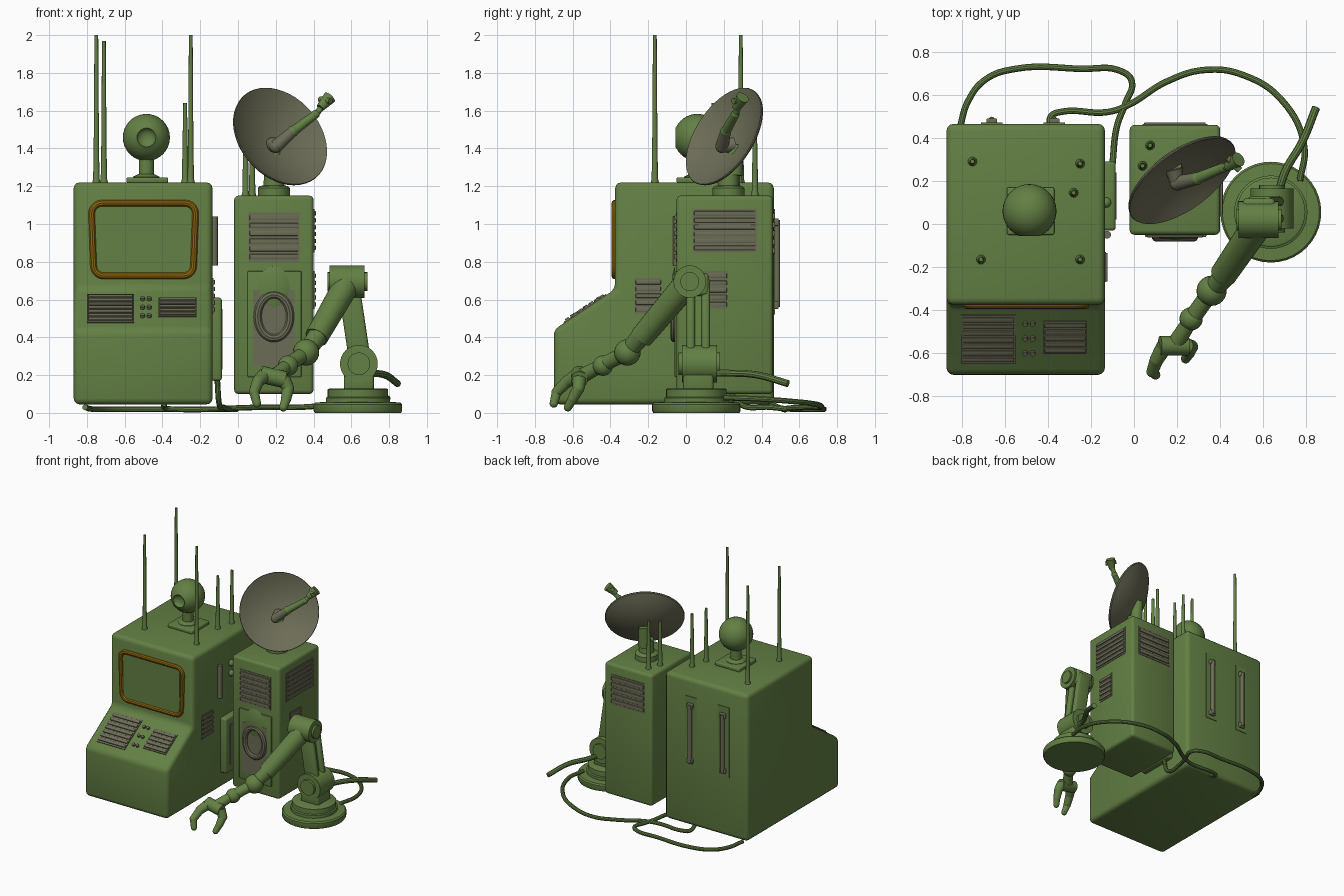
import bpy, bmesh, math
from mathutils import Vector, Matrix

if "Cube" in bpy.data.objects:
    bpy.data.objects.remove(bpy.data.objects["Cube"])

def mat(name, c):
    m = bpy.data.materials.new(name)
    m.diffuse_color = (*c, 1)
    m.use_nodes = True
    m.node_tree.nodes["Principled BSDF"].inputs["Base Color"].default_value = m.diffuse_color
    return m

GREEN = mat("olive_green", (0.125, 0.215, 0.058))
GREY = mat("grey_olive", (0.15, 0.15, 0.095))
AMBER = mat("amber_trim", (0.27, 0.13, 0.004))

def finish(name, bm, m):
    bmesh.ops.recalc_face_normals(bm, faces=bm.faces)
    me = bpy.data.meshes.new(name)
    bm.to_mesh(me)
    bm.free()
    ob = bpy.data.objects.new(name, me)
    bpy.context.collection.objects.link(ob)
    me.materials.append(m)
    return ob

def box(name, c, size, m=GREEN, bev=0.0, rot=None):
    bm = bmesh.new()
    bmesh.ops.create_cube(bm, size=1)
    bmesh.ops.scale(bm, vec=size, verts=bm.verts)
    if bev:
        bmesh.ops.bevel(bm, geom=bm.edges[:], offset=bev, segments=3, profile=0.5, affect='EDGES')
    M = Matrix.Translation(c) @ (rot.to_4x4() if rot else Matrix())
    bm.transform(M)
    return finish(name, bm, m)

def lathe(name, o, axis, prof, m=GREEN, n=32):
    """Revolve (radius, height) points around an axis through o."""
    bm = bmesh.new()
    q = Vector(axis).normalized().to_track_quat('Z', 'Y').to_matrix().to_4x4()
    rings = []
    for r, h in prof:
        if r < 1e-6:
            rings.append([bm.verts.new((0, 0, h))])
        else:
            rings.append([bm.verts.new((r * math.cos(2 * math.pi * i / n), r * math.sin(2 * math.pi * i / n), h))
                          for i in range(n)])
    for a, b in zip(rings, rings[1:]):
        for i in range(n):
            j = (i + 1) % n
            vs = [a[i % len(a)], a[j % len(a)], b[j % len(b)], b[i % len(b)]]
            vs = list(dict.fromkeys(vs))
            if len(vs) > 2:
                bm.faces.new(vs)
    bm.transform(Matrix.Translation(o) @ q)
    return finish(name, bm, m)

def rod(name, a, b, r0, r1=None, m=GREEN, n=20):
    a, b = Vector(a), Vector(b)
    L = (b - a).length
    r1 = r0 if r1 is None else r1
    return lathe(name, a, b - a, [(0, 0), (r0, 0), (r1, L), (0, L)], m, n)

def ball(name, c, r, m=GREEN):
    return lathe(name, c, (0, 0, 1), [(r * math.sin(math.pi * k / 12), -r * math.cos(math.pi * k / 12))
                                      for k in range(13)], m, 24)

def tube(name, pts, r, m=GREEN, cyclic=False, smooth=True):
    cu = bpy.data.curves.new(name, 'CURVE')
    cu.dimensions = '3D'
    cu.bevel_depth = r
    cu.bevel_resolution = 3
    cu.use_fill_caps = True
    if smooth:
        s = cu.splines.new('BEZIER')
        s.bezier_points.add(len(pts) - 1)
        for p, co in zip(s.bezier_points, pts):
            p.co = co
            p.handle_left_type = p.handle_right_type = 'AUTO'
        s.resolution_u = 8
    else:
        s = cu.splines.new('POLY')
        s.points.add(len(pts) - 1)
        for p, co in zip(s.points, pts):
            p.co = (*co, 1)
    s.use_cyclic_u = cyclic
    ob = bpy.data.objects.new(name, cu)
    bpy.context.collection.objects.link(ob)
    cu.materials.append(m)
    bpy.ops.object.select_all(action='DESELECT')
    ob.select_set(True)
    bpy.context.view_layer.objects.active = ob
    bpy.ops.object.convert(target='MESH')

def grille(name, c, right, normal, w, h, slats):
    """Thin grey plate with raised slats."""
    x, z = Vector(right).normalized(), Vector(normal).normalized()
    y = z.cross(x)
    R = Matrix((x, y, z)).transposed()
    c = Vector(c)
    box(name + "_plate", c, (w, h, 0.008), GREY, rot=R)
    for i in range(slats):
        t = (i + 0.5) / slats - 0.5
        box(f"{name}_slat_{i}", c + y * h * t * 0.95 + z * 0.006, (w * 0.95, h / slats * 0.6, 0.012), GREY, 0.003, R)

# Console cabinet: side profile extruded along x
prof = [(-0.70, 0.045), (-0.70, 0.44), (-0.375, 0.655), (-0.375, 1.22), (0.465, 1.22), (0.465, 0.045)]
bm = bmesh.new()
f = bm.faces.new([bm.verts.new((-0.87, y, z)) for y, z in prof])
ext = bmesh.ops.extrude_face_region(bm, geom=[f])
bmesh.ops.translate(bm, vec=(0.735, 0, 0), verts=[v for v in ext["geom"] if isinstance(v, bmesh.types.BMVert)])
bmesh.ops.recalc_face_normals(bm, faces=bm.faces)
bmesh.ops.bevel(bm, geom=bm.edges[:], offset=0.032, segments=3, profile=0.5, affect='EDGES')
finish("console_cabinet", bm, GREEN)

# Screen frame: rounded rectangle, slim screen plate inside
path = []
for k, (cx, cz) in enumerate([(-0.28, 1.055), (-0.72, 1.055), (-0.71, 0.78), (-0.29, 0.78)]):
    for i in range(6):
        a = math.pi / 2 * (k + i / 5)
        path.append((cx + 0.055 * math.cos(a), -0.376, cz + 0.055 * math.sin(a)))
tube("screen_frame", path, 0.018, AMBER, True, False)
box("screen", (-0.50, -0.377, 0.917), (0.50, 0.008, 0.35))

# Sloped control desk panels and buttons
SN = (0, -0.551, 0.834)
grille("desk_speaker", (-0.675, -0.534, 0.552), (1, 0, 0), SN, 0.25, 0.27, 7)
grille("desk_keys", (-0.32, -0.526, 0.558), (1, 0, 0), SN, 0.20, 0.18, 5)
for i, z in enumerate((0.51, 0.555, 0.60)):
    for x in (-0.505, -0.47):
        rod("desk_button", (x, -0.70 + (z - 0.44) * 1.51, z - 0.005), (x, -0.71 + (z - 0.44) * 1.51, z + 0.012), 0.012, m=GREY, n=12)

# Console side: grille, lever, utility box
grille("side_grille", (-0.134, -0.20, 0.62), (0, 1, 0), (1, 0, 0), 0.14, 0.19, 5)
box("side_box", (-0.115, 0.13, 0.39), (0.06, 0.32, 0.44), bev=0.015)
box("side_box_plate", (-0.084, 0.13, 0.39), (0.006, 0.22, 0.32), GREY)
rod("side_lever", (-0.125, -0.05, 0.78), (-0.125, -0.05, 1.04), 0.018, m=GREY)
for z in (0.92, 1.0):
    ball("side_knob", (-0.13, 0.10, z), 0.025)

# Handles on the console back
for x in (-0.37, -0.66):
    box("handle_recess", (x, 0.466, 0.80), (0.10, 0.008, 0.56), GREEN)
    rod("handle_bar", (x, 0.482, 0.56), (x, 0.482, 1.02), 0.016, m=GREY)
    for z in (0.57, 1.01):
        box("handle_mount", (x, 0.475, z), (0.05, 0.03, 0.04), GREY, 0.006)

# Camera head with dimpled lens
box("head_base", (-0.48, 0.06, 1.232), (0.22, 0.22, 0.03), bev=0.008)
lathe("head_neck", (-0.485, 0.06, 1.22), (0, 0, 1), [(0.075, 0), (0.07, 0.03), (0.04, 0.045), (0.04, 0.15), (0, 0.15)])
R = 0.125
head = [(R * math.sin(a), R * math.cos(a)) for a in [math.pi - k * 0.168 for k in range(17)]]
head += [(0.05, 0.116), (0.042, 0.10), (0.025, 0.09), (0, 0.087)]
lathe("head_ball", (-0.485, 0.06, 1.458), (0, -1, 0), head)

# Antennas
for x, y, z0, z1 in [(-0.75, 0.29, 1.21, 2.0), (-0.71, -0.165, 1.21, 1.97), (-0.25, -0.165, 1.21, 2.0),
                     (-0.28, 0.145, 1.21, 1.64), (-0.25, 0.28, 1.21, 1.64),
                     (0.075, 0.365, 1.14, 1.53), (0.04, 0.27, 1.14, 1.50)]:
    L = z1 - z0
    lathe("antenna", (x, y, z0), (0, 0, 1), [(0.024, 0), (0.017, 0.03), (0.014, 0.2), (0.010, L), (0, L)], n=12)

# Tower cabinet with grilles
box("tower_cabinet", (0.19, 0.205, 0.625), (0.42, 0.51, 1.05), bev=0.022)
grille("tower_front_grille", (0.19, -0.05, 0.93), (1, 0, 0), (0, -1, 0), 0.27, 0.26, 6)
grille("tower_back_grille", (0.19, 0.46, 0.95), (-1, 0, 0), (0, 1, 0), 0.30, 0.24, 5)
grille("tower_side_grille", (0.40, 0.205, 0.965), (0, 1, 0), (1, 0, 0), 0.34, 0.23, 6)
grille("tower_low_grille", (0.40, 0.15, 0.65), (0, 1, 0), (1, 0, 0), 0.14, 0.20, 5)

# Tower front panel with oval speaker
box("tower_panel", (0.193, -0.052, 0.47), (0.285, 0.016, 0.56), bev=0.005)
box("tower_panel_inset", (0.19, -0.059, 0.45), (0.22, 0.006, 0.40), GREY)
oval = [(0.19 + 0.086 * math.cos(i * math.pi / 16), -0.06, 0.51 + 0.115 * math.sin(i * math.pi / 16)) for i in range(32)]
tube("speaker_ring", oval, 0.022, GREY, True, False)
sp = lathe("speaker_cone", (0.19, -0.058, 0.51), (0, -1, 0), [(0.088, 0), (0.06, 0.012), (0, 0.015)], GREEN)
for v in sp.data.vertices:
    v.co.z = v.co.z * 1.3 - 0.0
sp.location.x = 0
for v in sp.data.vertices:
    v.co.z += 0.0

# Dish: shallow bowl on a pivot, with a bent feed arm
N = Vector((0.52, -0.72, 0.46)).normalized()
C = Vector((0.225, 0.20, 1.465))
D, RR = 0.085, 0.287
outer = [(RR * k / 10, -D * (1 - (k / 10) ** 2) - 0.012) for k in range(11)]
inner = [(r, h + 0.014) for r, h in reversed(outer)]
lathe("dish", C, N, outer + [(RR + 0.003, -0.003)] + inner, GREY, 48)
lathe("dish_pivot", (0.19, 0.225, 1.14), (0, 0, 1), [(0.085, 0), (0.085, 0.05), (0.075, 0.06), (0.055, 0.065), (0.05, 0.16), (0, 0.16)])
rod("dish_bracket", (0.19, 0.25, 1.26), (0.185, 0.27, 1.42), 0.05, 0.035)
feed = [(0.185, 0.255, 1.42), (0.20, 0.19, 1.41), (0.29, 0.21, 1.49), (0.41, 0.26, 1.58), (0.46, 0.285, 1.635)]
for i, r in enumerate((0.04, 0.035, 0.027, 0.018)):
    rod("feed_arm", feed[i], feed[i + 1], r, r * 0.8, GREY if i < 2 else GREEN)
    ball("feed_joint", feed[i + 1], r * 0.85, GREY if i < 1 else GREEN)
rod("feed_horn", (0.435, 0.265, 1.615), (0.485, 0.30, 1.67), 0.022, 0.035)
rod("feed_cross", (0.435, 0.31, 1.66), (0.49, 0.25, 1.65), 0.016)

# Robot arm base and shoulder
lathe("arm_base", (0.635, 0.055, 0), (0, 0, 1), [(0, 0), (0.228, 0), (0.234, 0.01), (0.234, 0.045), (0.225, 0.055),
      (0.17, 0.058), (0.17, 0.08), (0.16, 0.085), (0.16, 0.125), (0.15, 0.13), (0, 0.13)], n=40)
box("shoulder_block", (0.64, 0.065, 0.19), (0.16, 0.16, 0.14), bev=0.015)
rod("shoulder_joint", (0.64, -0.02, 0.26), (0.64, 0.165, 0.26), 0.10, n=32)
rod("shoulder_cap", (0.64, -0.04, 0.26), (0.64, 0.18, 0.26), 0.06)

# Twin upper links, elbow drum
tilt = Matrix.Rotation(math.radians(-8.5), 3, 'Y')
for y in (0.025, 0.105):
    box("upper_link", (0.615, y, 0.48), (0.115, 0.045, 0.46), bev=0.018, rot=tilt)
box("link_web", (0.618, 0.065, 0.48), (0.05, 0.05, 0.40), rot=tilt)
rod("elbow_drum", (0.485, 0.02, 0.695), (0.67, 0.02, 0.695), 0.086, n=32)
rod("elbow_cap", (0.475, 0.02, 0.695), (0.685, 0.02, 0.695), 0.05)
box("elbow_block", (0.58, 0.06, 0.68), (0.15, 0.12, 0.12), bev=0.02)

# Forearm, wrist and claw
rod("forearm", (0.575, 0.0, 0.68), (0.415, -0.235, 0.40), 0.07, 0.062, n=28)
rod("forearm_neck", (0.42, -0.24, 0.405), (0.36, -0.31, 0.32), 0.052, 0.045)
ball("wrist_ball", (0.36, -0.31, 0.32), 0.07)
rod("wrist_neck", (0.36, -0.31, 0.32), (0.26, -0.45, 0.25), 0.04)
ball("hand_ball", (0.265, -0.44, 0.25), 0.054)
rod("hand_neck", (0.26, -0.45, 0.25), (0.19, -0.56, 0.19), 0.035, 0.04)
rod("palm", (0.25, -0.565, 0.175), (0.12, -0.565, 0.205), 0.045)
for claw in ([(0.14, -0.57, 0.20), (0.105, -0.63, 0.165), (0.085, -0.685, 0.11), (0.10, -0.70, 0.05)],
             [(0.24, -0.565, 0.18), (0.265, -0.57, 0.13), (0.255, -0.60, 0.075), (0.24, -0.625, 0.03)]):
    for a, b, r in zip(claw, claw[1:], (0.038, 0.032, 0.026)):
        rod("claw_finger", a, b, r, r * 0.85)
        ball("claw_joint", b, r * 0.85)

# Hose and floor cables
tube("arm_hose", [(0.67, 0.14, 0.21), (0.70, 0.24, 0.21), (0.78, 0.38, 0.20), (0.845, 0.54, 0.155)], 0.019)
tube("arm_cable", [(0.77, 0.20, 0.08), (0.79, 0.36, 0.075), (0.69, 0.57, 0.06), (0.51, 0.69, 0.045), (0.33, 0.715, 0.03),
                   (0.15, 0.66, 0.03), (-0.03, 0.55, 0.025), (-0.12, 0.52, 0.02), (-0.34, 0.52, 0.02),
                   (-0.385, 0.50, 0.025), (-0.39, 0.44, 0.05)], 0.015)
tube("console_cable", [(-0.81, 0.44, 0.03), (-0.77, 0.57, 0.02), (-0.69, 0.67, 0.02), (-0.55, 0.72, 0.02), (-0.25, 0.72, 0.02),
                       (-0.05, 0.705, 0.02), (-0.01, 0.66, 0.02), (-0.04, 0.56, 0.02), (-0.08, 0.45, 0.03),
                       (-0.10, 0.28, 0.05), (-0.11, 0.22, 0.18)], 0.015)

# Smooth shading with sharp edges kept
bpy.ops.object.select_all(action='SELECT')
bpy.context.view_layer.objects.active = bpy.data.objects["console_cabinet"]
bpy.ops.object.shade_smooth_by_angle(angle=math.radians(35))
